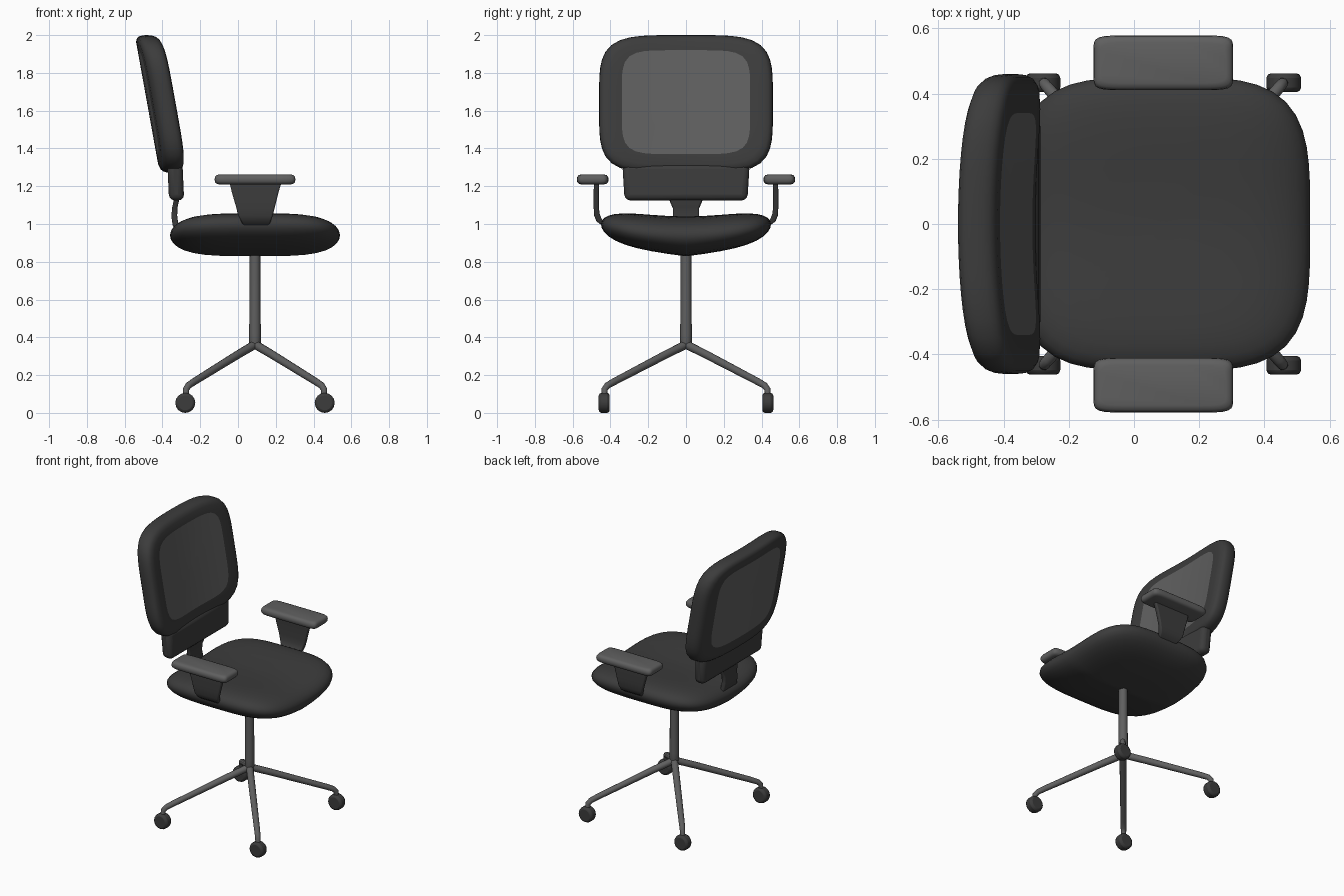
import bpy, bmesh, math
from mathutils import Vector

if "Cube" in bpy.data.objects:
    bpy.data.objects.remove(bpy.data.objects["Cube"])

def material(name, v):
    m = bpy.data.materials.new(name)
    m.diffuse_color = (v, v, v, 1)
    m.use_nodes = True
    m.node_tree.nodes["Principled BSDF"].inputs["Base Color"].default_value = m.diffuse_color
    return m

DARK = material("dark_fabric", 0.045)
MID = material("grey_plastic", 0.115)

def finish(ob, mat, angle=50):
    bpy.ops.object.select_all(action='DESELECT')
    bpy.context.view_layer.objects.active = ob
    ob.select_set(True)
    ob.data.materials.append(mat)
    bpy.ops.object.shade_smooth_by_angle(angle=math.radians(angle))
    return ob

def bevel(ob, width, segments=3):
    b = ob.modifiers.new("bevel", 'BEVEL')
    b.width, b.segments, b.limit_method = width, segments, 'ANGLE'
    b.angle_limit = math.radians(40)

def loft(name, rings, mat, loop=False, angle=50):
    """Skin a list of equal-length closed rings, capped unless looped."""
    bm = bmesh.new()
    vs = [[bm.verts.new(p) for p in r] for r in rings]
    n = len(vs[0])
    pairs = list(zip(vs, vs[1:])) + ([(vs[-1], vs[0])] if loop else [])
    for a, b in pairs:
        for i in range(n):
            j = (i + 1) % n
            bm.faces.new((a[i], a[j], b[j], b[i]))
    if not loop:
        bm.faces.new(vs[0])
        bm.faces.new(vs[-1])
    bmesh.ops.recalc_face_normals(bm, faces=bm.faces[:])
    me = bpy.data.meshes.new(name)
    bm.to_mesh(me)
    bm.free()
    ob = bpy.data.objects.new(name, me)
    bpy.context.collection.objects.link(ob)
    return finish(ob, mat, angle)

def squircle(a, b, n, count=64):
    pts = []
    for i in range(count):
        t = 2 * math.pi * i / count
        c, s = math.cos(t), math.sin(t)
        r = (abs(c) ** n + abs(s) ** n) ** (-1 / n)
        pts.append((a * c * r, b * s * r))
    return pts

def strip(name, stations, mat, width):
    """Flat bar through (centre, half width vector, half thickness vector)."""
    rings = []
    for c, w, t in stations:
        c, w, t = Vector(c), Vector(w), Vector(t)
        rings.append([c - w - t, c + w - t, c + w + t, c - w + t])
    bevel(loft(name, rings, mat), width)

def tube(name, pts, mat):
    """Round rod through (x, y, z, radius) points."""
    cu = bpy.data.curves.new(name, 'CURVE')
    cu.dimensions, cu.bevel_depth, cu.bevel_resolution = '3D', 1, 4
    cu.use_fill_caps = True
    sp = cu.splines.new('POLY')
    sp.points.add(len(pts) - 1)
    for p, (x, y, z, r) in zip(sp.points, pts):
        p.co, p.radius = (x, y, z, 1), r
    ob = bpy.data.objects.new(name, cu)
    bpy.context.collection.objects.link(ob)
    bpy.ops.object.select_all(action='DESELECT')
    bpy.context.view_layer.objects.active = ob
    ob.select_set(True)
    bpy.ops.object.convert(target='MESH')
    finish(bpy.context.view_layer.objects.active, mat)

# Seat: dished cushion with a keel-shaped underside
CX = 0.09
def seat_point(x, y, r, side):
    k = abs(y) / 0.35
    mid = 0.94 + 0.035 * k * k
    lim = 1.04 + 0.036 * k * k if side > 0 else 0.83 + 0.052 * k ** 1.15
    return (CX + x, y, mid + (lim - mid) * math.sqrt(max(0, 1 - r ** 4)))

outline = squircle(0.45, 0.45, 3.8)
levels = [0.02, 0.2, 0.4, 0.58, 0.72, 0.83, 0.91, 0.96, 0.99, 1.0]
rings = [[seat_point(x * r, y * r, r, s) for x, y in outline]
         for s, rs in ((1, levels), (-1, levels[-2::-1])) for r in rs]
loft("seat", rings, DARK)

# Backrest: thick padded frame and mesh panel on a leaning, curved surface
def back_point(y, z, d):
    return (-0.355 - 0.18 * (z - 1.3) - 0.015 + 0.03 * (y / 0.4) ** 2 + d, y, z)

outer = [(y, z + 1.635) for y, z in squircle(0.46, 0.365, 4.5)]
inner = [(y, z + 1.645) for y, z in squircle(0.34, 0.275, 5.5)]
front = [(0, 0.012), (0.02, 0.034), (0.08, 0.05), (0.2, 0.062), (0.45, 0.07), (1, 0.071)]
rear = [(1, -0.05), (0.45, -0.05), (0.2, -0.042), (0.08, -0.028), (0.02, -0.01)]
rings = [[back_point(a[0] + (b[0] - a[0]) * w, a[1] + (b[1] - a[1]) * w, d)
          for a, b in zip(outer, inner)] for w, d in front + rear]
loft("back_frame", rings, DARK, loop=True)

rs = [0.02, 0.3, 0.6, 0.85, 1.0]
rings = [[back_point(y * r, 1.645 + (z - 1.645) * r, d) for y, z in inner]
         for d, lv in ((0.071, rs), (-0.05, rs[::-1])) for r in lv]
loft("back_panel", rings, MID)

# Lower back block
strip("lumbar_block", [((-0.325, 0, 1.125), (0, 0.325, 0), (0.04, 0, 0)),
                       ((-0.334, 0, 1.32), (0, 0.337, 0), (0.04, 0, 0))], DARK, 0.03)

# Curved bracket joining back to seat
path = [(-0.325, 1.17, 0.10), (-0.327, 1.12, 0.085), (-0.335, 1.085, 0.07), (-0.337, 1.04, 0.07),
        (-0.33, 0.99, 0.075), (-0.27, 0.95, 0.08)]
strip("back_bracket", [((x, 0, z), (0, w, 0), (0.015, 0, 0.004)) for x, z, w in path], DARK, 0.008)

# Armrests
for side, label in ((1, "left"), (-1, "right")):
    arm = [(0.473, 1.22, -0.045, 0.23), (0.475, 1.17, -0.033, 0.215), (0.475, 1.09, -0.01, 0.195),
           (0.472, 1.05, 0.0, 0.185), (0.46, 1.02, 0.015, 0.175), (0.42, 0.99, 0.03, 0.16)]
    strip(label + "_arm_support",
          [(((a + b) / 2, side * y, z), ((b - a) / 2, 0, 0), (0, side * 0.014, -0.006 if z < 1.06 else 0))
           for y, z, a, b in arm], DARK, 0.008)
    pad = squircle(0.214, 0.084, 9, 96)
    prof = [(0.022, 1.21), (0.009, 1.214), (0.002, 1.223), (0, 1.236),
            (0.002, 1.249), (0.009, 1.258), (0.022, 1.262)]
    loft(label + "_arm_pad",
         [[(CX + x * (1 - i / 0.214), side * 0.494 + y * (1 - i / 0.084), z) for x, y in pad]
          for i, z in prof], MID)

# Column
tube("column", [(CX, 0, 0.335, 0.022), (CX, 0, 0.37, 0.031), (CX, 0, 0.42, 0.031),
                (CX, 0, 0.6, 0.029), (CX, 0, 0.86, 0.028)], MID)

# Four legs with casters
for sx, a in ((-1, "back"), (1, "front")):
    for sy, b in ((-1, "right"), (1, "left")):
        leg = [(0.0, 0.362, 0.023), (0.25, 0.308, 0.022), (0.88, 0.165, 0.019), (0.96, 0.145, 0.018),
               (0.995, 0.125, 0.017), (1.0, 0.07, 0.016)]
        tube(f"{a}_{b}_leg", [(CX + sx * 0.367 * f, sy * 0.433 * f, z, r) for f, z, r in leg], MID)
        bpy.ops.mesh.primitive_cylinder_add(
            vertices=16, radius=0.053, depth=0.058,
            location=(CX + sx * 0.369, sy * 0.433, 0.053), rotation=(math.pi / 2, 0, 0))
        wheel = bpy.context.object
        wheel.name = f"{a}_{b}_caster"
        finish(wheel, DARK)
        bevel(wheel, 0.014, 2)
